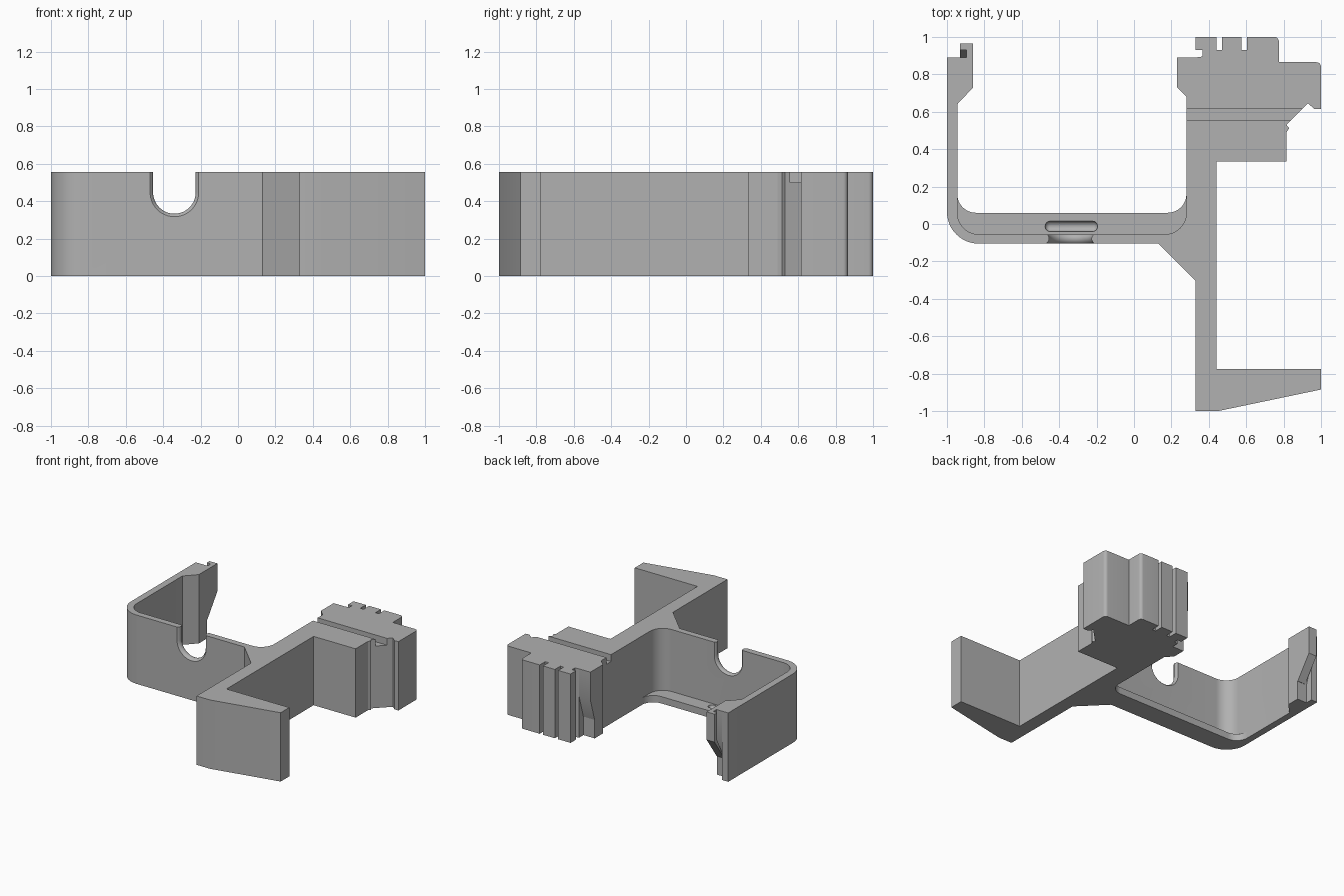
import bpy, bmesh
from math import cos, sin, pi, radians
from mathutils import Vector

if "Cube" in bpy.data.objects:
    bpy.data.objects.remove(bpy.data.objects["Cube"])

H = 0.555          # overall height
END = 0.835        # where the lower half of each clip end stops

grey = bpy.data.materials.new("plain grey")
grey.use_nodes = True
grey.diffuse_color = (0.44, 0.44, 0.44, 1)
grey.node_tree.nodes["Principled BSDF"].inputs["Base Color"].default_value = grey.diffuse_color


def arc(cx, cy, r, start, end, n=12):
    """Points of an arc, angles in degrees."""
    angles = [radians(start + (end - start) * i / n) for i in range(n + 1)]
    return [(cx + r * cos(a), cy + r * sin(a)) for a in angles]


def finish(name, bm):
    bmesh.ops.recalc_face_normals(bm, faces=bm.faces)
    mesh = bpy.data.meshes.new(name)
    bm.to_mesh(mesh)
    bm.free()
    mesh.materials.append(grey)
    obj = bpy.data.objects.new(name, mesh)
    bpy.context.collection.objects.link(obj)
    return obj


def loft(name, sections):
    """Skin equal-length closed sections and cap both ends."""
    bm = bmesh.new()
    rings = [[bm.verts.new(p) for p in s] for s in sections]
    for a, b in zip(rings, rings[1:]):
        for i in range(len(a)):
            j = (i + 1) % len(a)
            bm.faces.new((a[i], a[j], b[j], b[i]))
    bm.faces.new(rings[0])
    bm.faces.new(rings[-1])
    return finish(name, bm)


def prism(name, outline, z0, z1):
    return loft(name, [[(x, y, z) for x, y in outline] for z in (z0, z1)])


def box(name, x0, x1, y0, y1, z0, z1, round_edges=0):
    obj = prism(name, [(x0, y0), (x1, y0), (x1, y1), (x0, y1)], z0, z1)
    if round_edges:
        bm = bmesh.new()
        bm.from_mesh(obj.data)
        bmesh.ops.bevel(bm, geom=bm.edges[:], offset=round_edges, segments=6,
                        profile=0.5, affect='EDGES')
        bm.to_mesh(obj.data)
        bm.free()
    return obj


def combine(target, other, operation):
    mod = target.modifiers.new(operation, 'BOOLEAN')
    mod.operation, mod.object, mod.solver = operation, other, 'EXACT'
    bpy.context.view_layer.objects.active = target
    bpy.ops.object.modifier_apply(modifier=mod.name)
    bpy.data.objects.remove(other)


# Bracket outline, starting on the outside of the free arm
outline = [(-1, 0.89)]
outline += arc(-0.83, 0.065, 0.17, 180, 270)
# gusset, post and lower prong
outline += [(0.13, -0.105), (0.33, -0.305), (0.33, -1), (0.45, -1), (1, -0.885),
            (1, -0.775), (0.44, -0.775), (0.44, 0.335)]
# head with V notch, steps and slots
outline += [(0.815, 0.335), (0.815, 0.49), (0.83, 0.512), (0.815, 0.53),
            (0.93, 0.645), (0.965, 0.615), (1, 0.615)]
outline += arc(0.975, 0.84, 0.025, 0, 90, 5)
outline += [(0.775, 0.865)]
outline += arc(0.75, 0.975, 0.025, 0, 90, 5)
for x in (0.605, 0.47):
    outline += [(x, 1), (x, 0.93), (x - 0.03, 0.93), (x - 0.03, 1)]
outline += [(0.33, 1), (0.33, 0.93), (0.365, 0.93), (0.365, 0.895), (0.33, 0.89),
            (0.33, END), (0.23, END), (0.23, 0.73), (0.28, 0.68)]
# inside of the cradle
outline += arc(0.165, 0.06, 0.115, 0, -90)
outline += arc(-0.83, 0.06, 0.115, 270, 180)
outline += [(-0.945, 0.64), (-0.86, 0.73), (-0.86, END), (-0.945, END), (-0.945, 0.89)]
bracket = prism("bracket", outline, 0, H)

# Ledge along the cradle floor
ledge = [(-0.96, 0.0), (-0.88, -0.07), (0.215, -0.07), (0.295, 0.0), (0.295, 0.16)]
ledge += arc(0.18, 0.16, 0.1, 0, -90)
ledge += arc(-0.845, 0.16, 0.1, 270, 180)
ledge += [(-0.96, 0.16)]
combine(bracket, prism("ledge", ledge, 0, 0.055), 'UNION')

# Rounded groove in the ledge
combine(bracket, box("groove_cutter", -0.475, -0.195, -0.04, 0.015, 0.028, 0.083, 0.026),
        'DIFFERENCE')

# Channel across the top of the head
combine(bracket, box("channel_cutter", 0.2, 1.1, 0.555, 0.615, 0.5, 0.7), 'DIFFERENCE')


# U-shaped cable notch, flared towards both faces of the front wall
def notch(y, r):
    pts = arc(-0.34, 0.447, r, 180, 360, 24)
    pts += [(-0.34 + r, 0.7), (-0.34 - r, 0.7)]
    return [(x, y, z) for x, z in pts]


flare = [(-0.15, 0.13), (-0.105, 0.13), (-0.098, 0.121), (-0.085, 0.114),
         (-0.072, 0.114), (-0.062, 0.118), (-0.055, 0.126), (-0.02, 0.126)]
combine(bracket, loft("notch_cutter", [notch(y, r) for y, r in flare]), 'DIFFERENCE')


# Clip ends that taper away underneath
def clip(name, pts):
    low = [(x, END + (y - END) * 0.02, 0.15) for x, y in pts]
    return loft(name, [low] + [[(x, y, z) for x, y in pts] for z in (0.33, H)])


parts = [
    bracket,
    clip("arm_hook", [(-0.945, END), (-0.945, 0.89), (-0.895, 0.89), (-0.895, 0.93),
                      (-0.93, 0.93), (-0.93, 0.965), (-0.86, 0.965), (-0.86, END)]),
    clip("head_catch", [(0.23, END), (0.23, 0.89), (0.33, 0.89), (0.33, END)]),
]

# Smooth shading on the rounded corners only
for obj in bpy.context.selected_objects:
    obj.select_set(False)
for obj in parts:
    obj.select_set(True)
bpy.context.view_layer.objects.active = bracket
bpy.ops.object.shade_smooth_by_angle(angle=radians(30))
